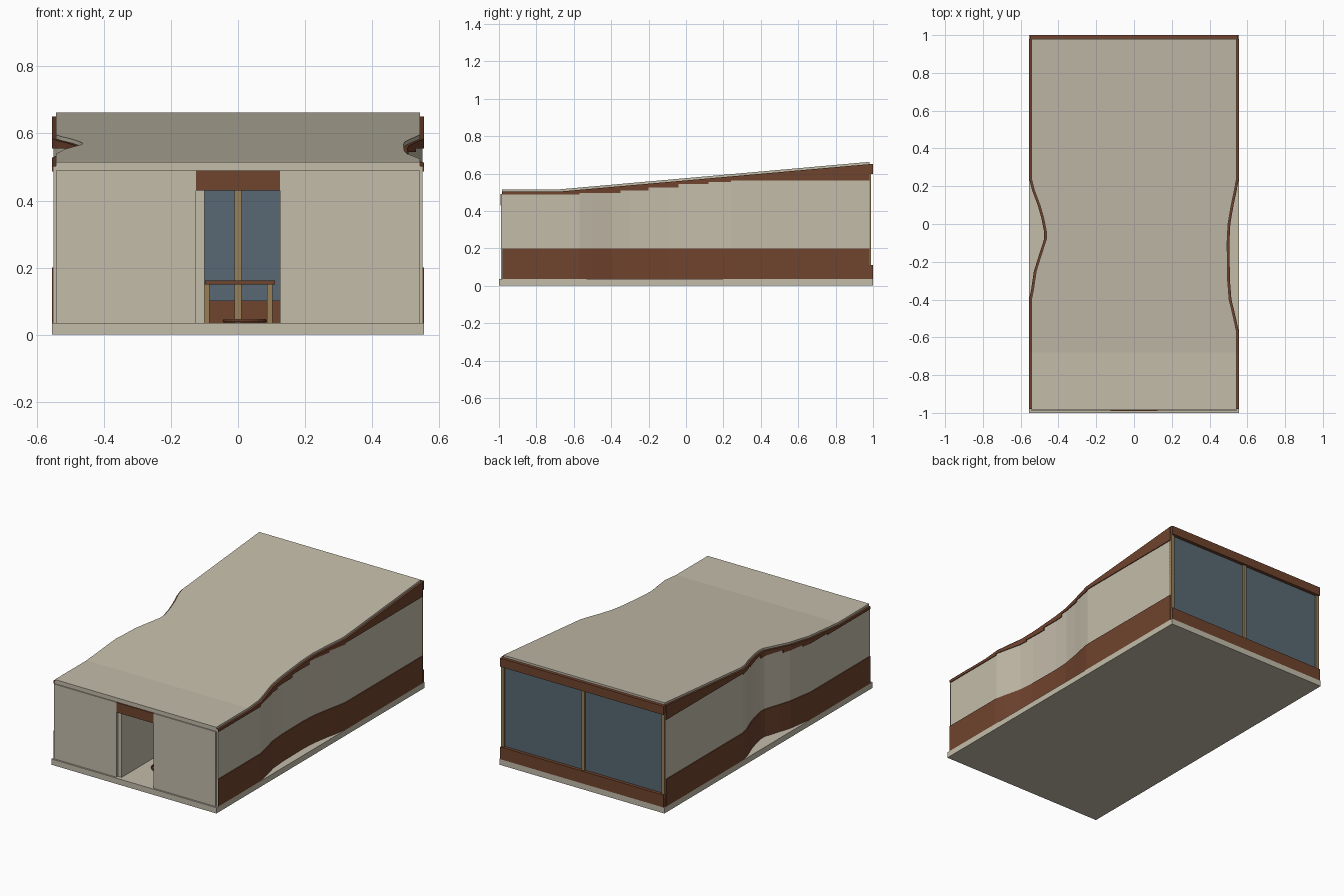
import bpy, bmesh, math

if "Cube" in bpy.data.objects:
    bpy.data.objects.remove(bpy.data.objects["Cube"])


def material(name, r, g, b):
    lin = [(c / 255 / 12.92) if c < 10 else ((c / 255 + 0.055) / 1.055) ** 2.4 for c in (r, g, b)]
    m = bpy.data.materials.new(name)
    m.diffuse_color = (*lin, 1)
    m.use_nodes = True
    m.node_tree.nodes["Principled BSDF"].inputs["Base Color"].default_value = m.diffuse_color
    return m


PLASTER = material("warm_plaster", 196, 188, 170)
BROWN = material("dark_brown_timber", 112, 67, 46)
TAN = material("tan_timber", 152, 127, 86)
GLASS = material("blue_grey_glass", 88, 105, 115)


def finish(name, bm, mat):
    bmesh.ops.recalc_face_normals(bm, faces=bm.faces)
    me = bpy.data.meshes.new(name)
    bm.to_mesh(me)
    bm.free()
    me.materials.append(mat)
    ob = bpy.data.objects.new(name, me)
    bpy.context.collection.objects.link(ob)
    return ob


def box(name, x0, x1, y0, y1, z0, z1, mat):
    bm = bmesh.new()
    bmesh.ops.create_cube(bm, size=1)
    for v in bm.verts:
        v.co = ((x0 + x1) / 2 + v.co.x * (x1 - x0),
                (y0 + y1) / 2 + v.co.y * (y1 - y0),
                (z0 + z1) / 2 + v.co.z * (z1 - z0))
    return finish(name, bm, mat)


def loft(name, rings, mat):
    """Skin a list of four-point sections and cap both ends."""
    bm = bmesh.new()
    rows = [[bm.verts.new(p) for p in ring] for ring in rings]
    for a, b in zip(rows, rows[1:]):
        for i in range(4):
            j = (i + 1) % 4
            bm.faces.new((a[i], a[j], b[j], b[i]))
    bm.faces.new(rows[0])
    bm.faces.new(rows[-1])
    bmesh.ops.remove_doubles(bm, verts=bm.verts, dist=1e-5)
    return finish(name, bm, mat)


def lerp(points, y):
    if y <= points[0][0]:
        return points[0][1]
    for (a, u), (b, v) in zip(points, points[1:]):
        if y <= b:
            return u + (v - u) * (y - a) / (b - a)
    return points[-1][1]


# Plan outline of each long wall: (y, distance from the centre line)
RIGHT = [(-.57, .55), (-.5, .535), (-.4, .511), (-.3, .503), (-.1, .5),
         (0, .505), (.1, .522), (.17, .537), (.24, .55)]
LEFT = [(-.4, .55), (-.35, .54), (-.25, .525), (-.17, .5), (-.08, .471), (-.04, .471),
        (.03, .485), (.1, .505), (.18, .535), (.24, .55)]
ROOF = [(-.68, .515), (.98, .662)]
STEPS = [(-.98, .487), (-.57, .497), (-.35, .508), (-.2, .525), (-.04, .545), (.12, .555), (.24, .562)]
FRONT, BACK = -.98, .98
stations = sorted({FRONT, BACK, -.68} | {p[0] for p in RIGHT + LEFT + STEPS})


def roof_top(y):
    return lerp(ROOF, y)


def roof_under(y):
    return roof_top(y) - .013


# Floor slab
box("floor_slab", -.555, .555, -1, 1, 0, .035, PLASTER)

# Sloping roof with waisted edges
loft("roof", [[(-lerp(LEFT, y) + .007, y, roof_top(y)), (lerp(RIGHT, y) - .007, y, roof_top(y)),
               (lerp(RIGHT, y) - .007, y, roof_under(y)), (-lerp(LEFT, y) + .007, y, roof_under(y))]
              for y in stations], PLASTER)

# Curved long walls with brown lower band and stepped upper band
for side, sign, outline in (("left", -1, LEFT), ("right", 1, RIGHT)):
    def section(y, inner, outer, z0, z1):
        x = lerp(outline, y)
        a, b = sign * (x + inner), sign * (x + outer)
        return [(a, y, z0), (b, y, z0), (b, y, z1), (a, y, z1)]

    loft(side + "_wall", [section(y, -.016, 0, .035, roof_under(y)) for y in stations], PLASTER)
    loft(side + "_lower_band", [section(y, -.001, .005, .035, .2) for y in stations], BROWN)
    rings = []
    for (y0, z), y1 in zip(STEPS, [s[0] for s in STEPS[1:]] + [BACK]):
        rings += [section(y, -.008, .005, z, roof_under(y) + .001) for y in stations if y0 <= y <= y1]
    loft(side + "_upper_band", rings, BROWN)

# Front wall either side of the doorway
for side, x0, x1 in (("left", -.543, -.125), ("right", .125, .543)):
    box("front_wall_" + side, x0, x1, -.99, -.975, .035, .49, PLASTER)
box("front_fascia", -.543, .543, -.984, -.972, .49, .515, PLASTER)
box("door_lintel", -.125, .125, -.991, -.975, .43, .49, BROWN)

# Hall partition behind the doorway
box("hall_partition", -.125, -.1, -.975, -.4, .035, .49, PLASTER)

# Glazed back wall
box("back_lower_band", -.55, .55, .98, 1, .035, .11, BROWN)
box("back_upper_band", -.55, .55, .98, 1, .597, .65, BROWN)
box("back_glass", -.54, .54, .972, .98, .1, .61, GLASS)
for name, x in (("left", -.54), ("middle", 0), ("right", .54)):
    box("back_post_" + name, x - .01, x + .01, .965, .99, .035, .6, TAN)

# Table in the room
box("table_top", -.099, .11, -.38, .05, .15, .162, BROWN)
for x in (-.093, .095):
    for y in (-.36, .03):
        box("table_leg", x - .008, x + .008, y - .008, y + .008, .035, .151, TAN)

# Low hoop on the hall floor
bm = bmesh.new()
n, m = 20, 6
rows = []
for i in range(n):
    t = math.tau * i / n
    rows.append([])
    for j in range(m):
        p = math.tau * j / m
        r = .06 + .006 * math.cos(p)
        rows[-1].append(bm.verts.new((.02 + r * math.cos(t), -.75 + r * math.sin(t), .041 + .006 * math.sin(p))))
for i in range(n):
    for j in range(m):
        a, b = rows[i], rows[(i + 1) % n]
        bm.faces.new((a[j], b[j], b[(j + 1) % m], a[(j + 1) % m]))
finish("floor_hoop", bm, BROWN)
